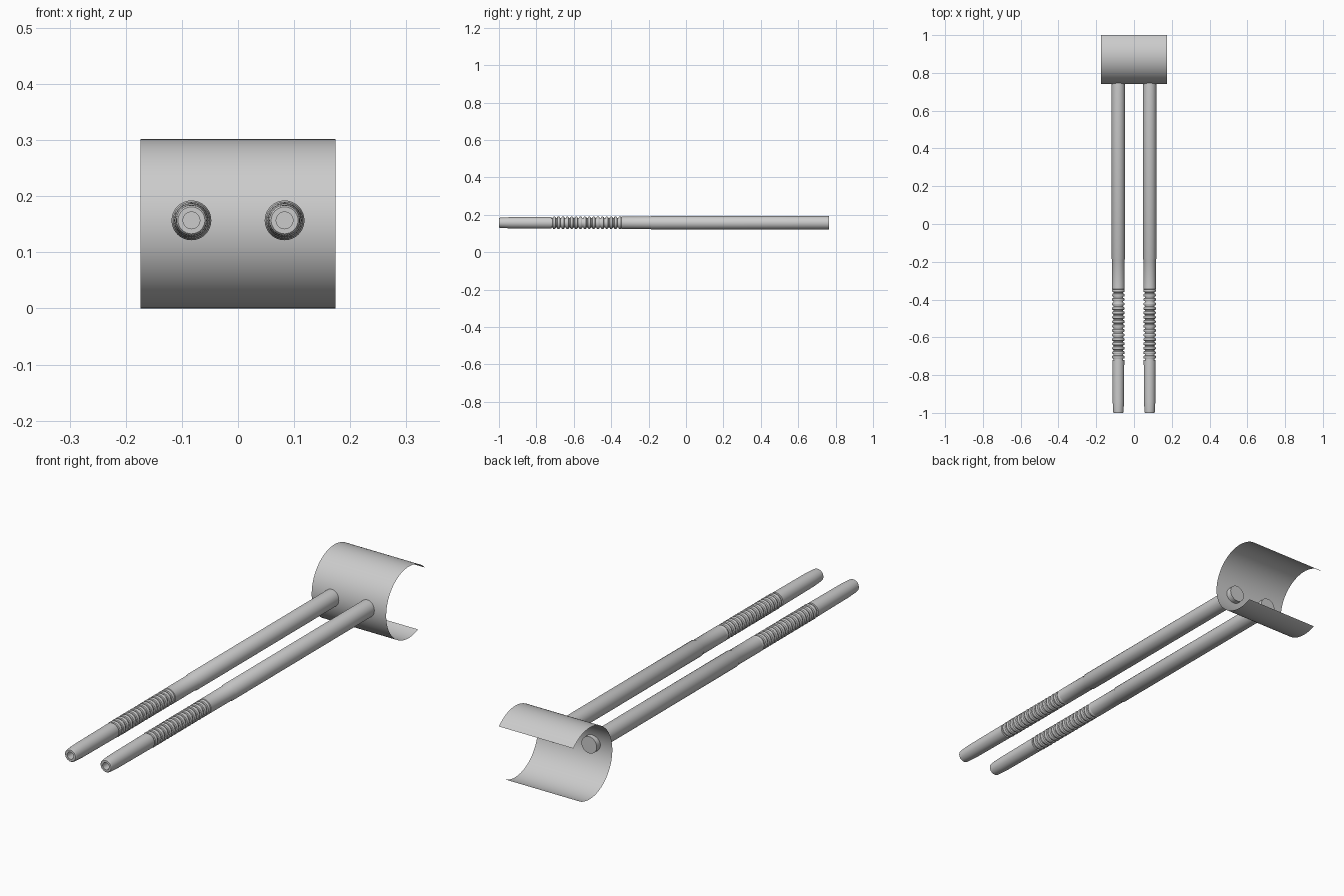
import bpy, bmesh, math

if "Cube" in bpy.data.objects:
    bpy.data.objects.remove(bpy.data.objects["Cube"])

grey = bpy.data.materials.new("light grey")
grey.diffuse_color = (0.6, 0.6, 0.6, 1)
grey.use_nodes = True
grey.node_tree.nodes["Principled BSDF"].inputs["Base Color"].default_value = grey.diffuse_color


def finish(bm, name):
    mesh = bpy.data.meshes.new(name)
    bm.to_mesh(mesh)
    bm.free()
    mesh.materials.append(grey)
    obj = bpy.data.objects.new(name, mesh)
    bpy.context.collection.objects.link(obj)
    bpy.ops.object.select_all(action='DESELECT')
    obj.select_set(True)
    bpy.context.view_layer.objects.active = obj
    bpy.ops.object.shade_smooth_by_angle(angle=math.radians(30))
    return obj


def lathe_y(name, profile, x, z, n=32):
    """Revolve (radius, y) pairs around an axis parallel to y."""
    bm = bmesh.new()
    rings = []
    for r, y in profile:
        rings.append([bm.verts.new((x + r * math.cos(2 * math.pi * i / n), y,
                                    z + r * math.sin(2 * math.pi * i / n))) for i in range(n)])
    for a, b in zip(rings, rings[1:]):
        for i in range(n):
            j = (i + 1) % n
            bm.faces.new((a[i], a[j], b[j], b[i]))
    bm.faces.new(rings[0])
    bm.faces.new(rings[-1])
    bmesh.ops.recalc_face_normals(bm, faces=bm.faces)
    return finish(bm, name)


# Rod profile: recessed tip, tapered nose, ribbed grip, collar, long shaft
profile = [(0.015, -0.96), (0.015, -1.0), (0.024, -1.0), (0.0265, -0.997),
           (0.0275, -0.99), (0.030, -0.94), (0.0315, -0.73), (0.0315, -0.72)]
ribs, start, end = 16, -0.72, -0.345
pitch = (end - start) / ribs
for k in range(ribs):
    y = start + k * pitch
    profile += [(0.026, y + 0.001), (0.026, y + 0.30 * pitch),
                (0.031, y + 0.36 * pitch), (0.033, y + 0.52 * pitch),
                (0.033, y + 0.78 * pitch), (0.031, y + 0.94 * pitch)]
profile += [(0.033, end), (0.033, -0.19), (0.0355, -0.185), (0.0355, 0.765)]

for side, x in (("left", -0.083), ("right", 0.083)):
    lathe_y(side + "_rod", profile, x, 0.157)

# Curved cuff: single thin sheet, open at the back, longer over the top
bm = bmesh.new()
radius, cy, cz, half, steps = 0.151, 0.891, 0.151, 0.174, 56
a0, a1 = math.radians(44), math.radians(360 - 66)
rows = []
for i in range(steps + 1):
    a = a0 + (a1 - a0) * i / steps
    y, z = cy + radius * math.cos(a), cz + radius * math.sin(a)
    rows.append([bm.verts.new((s * half, y, z)) for s in (-1, 1)])
for p, q in zip(rows, rows[1:]):
    bm.faces.new((p[0], p[1], q[1], q[0]))
finish(bm, "cuff")
